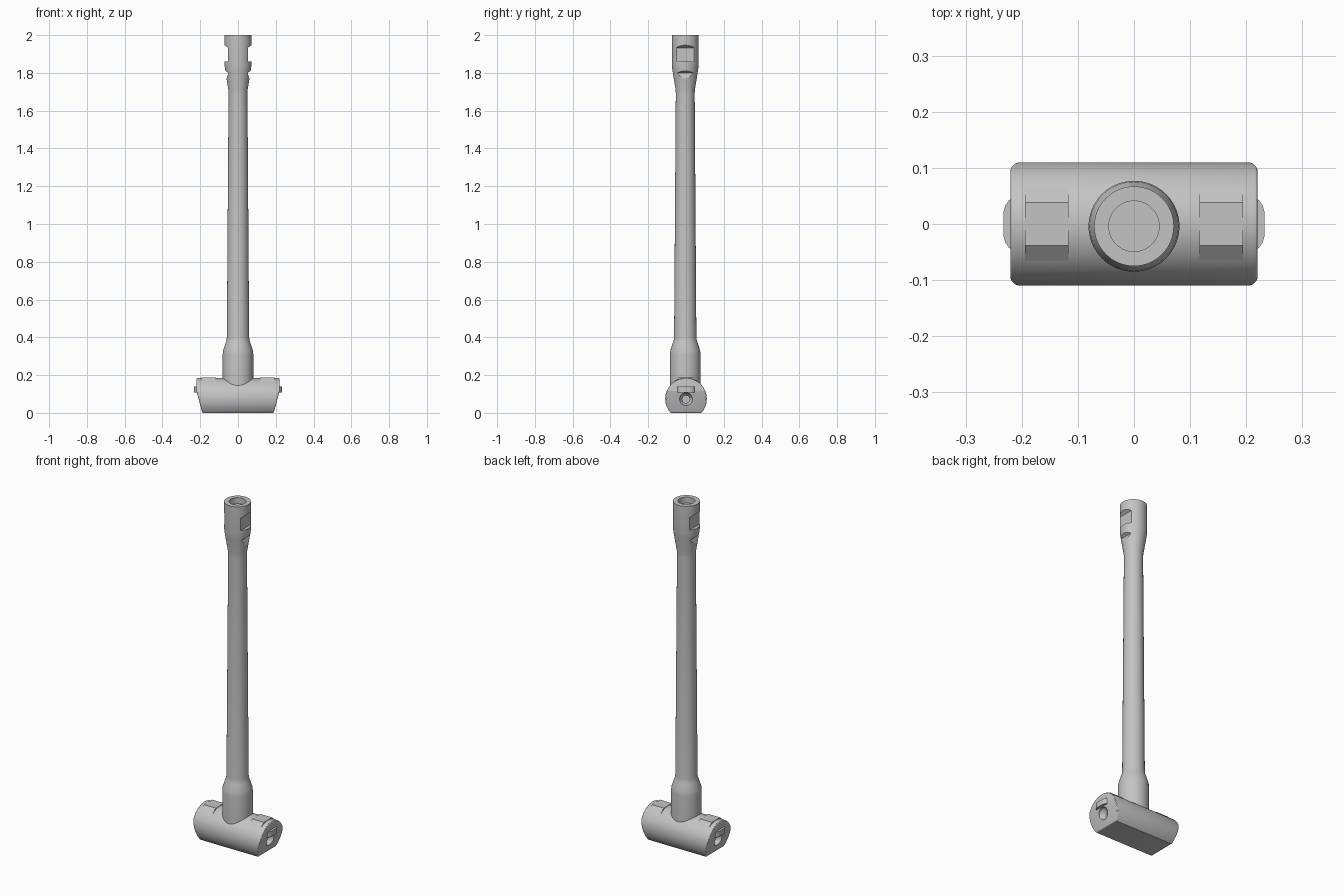
import bpy, bmesh, math
from mathutils import Vector, Matrix

cube = bpy.data.objects.get("Cube")
if cube:
    bpy.data.objects.remove(cube, do_unlink=True)

grey = bpy.data.materials.new("plain grey")
grey.use_nodes = True
COLOUR = (0.55, 0.55, 0.55, 1)
grey.diffuse_color = COLOUR
grey.node_tree.nodes["Principled BSDF"].inputs["Base Color"].default_value = COLOUR

TUBE_Y = -0.004   # tube axis sits slightly forward
AXIS_Z = 0.075    # barrel axis height
RADIUS = 0.11     # barrel radius


def make(name, bm):
    bmesh.ops.recalc_face_normals(bm, faces=bm.faces)
    mesh = bpy.data.meshes.new(name)
    bm.to_mesh(mesh)
    bm.free()
    mesh.materials.append(grey)
    ob = bpy.data.objects.new(name, mesh)
    bpy.context.collection.objects.link(ob)
    return ob


def prism(name, outline, place, low, high):
    """Extrude a 2D outline between low and high; place maps (a, b, depth) to xyz."""
    bm = bmesh.new()
    ends = [[bm.verts.new(place(a, b, d)) for a, b in outline] for d in (low, high)]
    for ring in ends:
        bm.faces.new(ring)
    n = len(outline)
    for i in range(n):
        j = (i + 1) % n
        bm.faces.new((ends[0][i], ends[0][j], ends[1][j], ends[1][i]))
    return make(name, bm)


def lathe(name, profile, matrix, steps=64):
    """Revolve (radius, height) points around z, then move by matrix."""
    bm = bmesh.new()
    verts = [bm.verts.new((r, 0, z)) for r, z in profile]
    edges = [bm.edges.new(pair) for pair in zip(verts, verts[1:])]
    bmesh.ops.spin(bm, geom=verts + edges, cent=(0, 0, 0), axis=(0, 0, 1),
                   angle=math.tau, steps=steps, use_merge=True)
    bmesh.ops.remove_doubles(bm, verts=bm.verts, dist=1e-5)
    bm.transform(matrix)
    return make(name, bm)


def select(ob):
    bpy.ops.object.select_all(action='DESELECT')
    ob.select_set(True)
    bpy.context.view_layer.objects.active = ob


def apply(ob, kind, **settings):
    mod = ob.modifiers.new(kind.lower(), kind)
    for key, value in settings.items():
        setattr(mod, key, value)
    select(ob)
    bpy.ops.object.modifier_apply(modifier=mod.name)


def cut(ob, cutter):
    cutter.hide_render = True
    apply(ob, 'BOOLEAN', operation='DIFFERENCE', solver='EXACT', object=cutter)
    bpy.data.objects.remove(cutter, do_unlink=True)


def smooth(ob):
    select(ob)
    bpy.ops.object.shade_smooth_by_angle(angle=math.radians(25))


# Tube: flared foot, tapering shaft, socket collar with a shallow bore
tube = lathe("tube", [
    (0, 0.1), (0.081, 0.1), (0.081, 0.31), (0.079, 0.33), (0.066, 0.37),
    (0.061, 0.385), (0.059, 0.4), (0.05, 1.69), (0.051, 1.71), (0.068, 1.815),
    (0.071, 1.84), (0.071, 2.0), (0.045, 2.0), (0.045, 1.965), (0, 1.965)],
    Matrix.Translation((0, TUBE_Y, 0)))

# Paired windows and hook notches on both sides of the collar
WINDOW = [(0.053, 1.86), (0.053, 1.933), (0.075, 1.95), (0.1, 1.95), (0.1, 1.86)]
NOTCH = [(0.063, 1.763), (0.051, 1.8), (0.071, 1.813), (0.1, 1.813), (0.1, 1.763)]
for side in (-1, 1):
    for outline in (WINDOW, NOTCH):
        cut(tube, prism("cutter", outline, lambda a, b, d: (side * a, d, b), -0.12, 0.12))
smooth(tube)

# Barrel: sideways cylinder with a flat base and ends leaning inwards
bm = bmesh.new()
bmesh.ops.create_cone(bm, cap_ends=True, segments=64, radius1=RADIUS, radius2=RADIUS, depth=0.44,
                      matrix=Matrix.Translation((0, 0, AXIS_Z)) @ Matrix.Rotation(math.pi / 2, 4, 'Y'))
planes = [((0, 0, 0), (0, 0, -1))]
planes += [((side * 0.22, 0, 0.115), (side, 0, -0.27)) for side in (-1, 1)]
for point, normal in planes:
    bmesh.ops.bisect_plane(bm, geom=bm.verts[:] + bm.edges[:] + bm.faces[:],
                           plane_co=point, plane_no=Vector(normal).normalized(), clear_outer=True)
    bmesh.ops.holes_fill(bm, edges=[e for e in bm.edges if e.is_boundary], sides=0)
barrel = make("barrel", bm)
apply(barrel, 'BEVEL', width=0.006, segments=3, limit_method='ANGLE', angle_limit=math.radians(50))

# Countersunk hole in each barrel end
for side in (-1, 1):
    turn = Matrix.Translation((0, 0, 0.072)) @ Matrix.Rotation(side * math.pi / 2, 4, 'Y')
    cut(barrel, lathe("cutter", [(0, 0.12), (0.02, 0.12), (0.02, 0.18), (0.034, 0.203),
                                 (0.034, 0.26), (0, 0.26)], turn, 32))
smooth(barrel)

# Faceted pads on top of the barrel and rounded tabs on its ends
PAD = [(-0.068, 0.12), (-0.068, 0.161), (-0.038, 0.187),
       (0.038, 0.187), (0.068, 0.161), (0.068, 0.12)]
half_tab = [(0.19, 0.046), (0.216, 0.046), (0.223, 0.042), (0.229, 0.034), (0.233, 0.02)]
TAB = half_tab + [(x, -y) for x, y in reversed(half_tab)]
for side, word in ((-1, "right"), (1, "left")):
    prism(word + "_pad", PAD, lambda a, b, d: (side * d, a, b), 0.117, 0.194)
    smooth(prism(word + "_tab", TAB, lambda a, b, d: (side * a, b, d), 0.108, 0.14))
